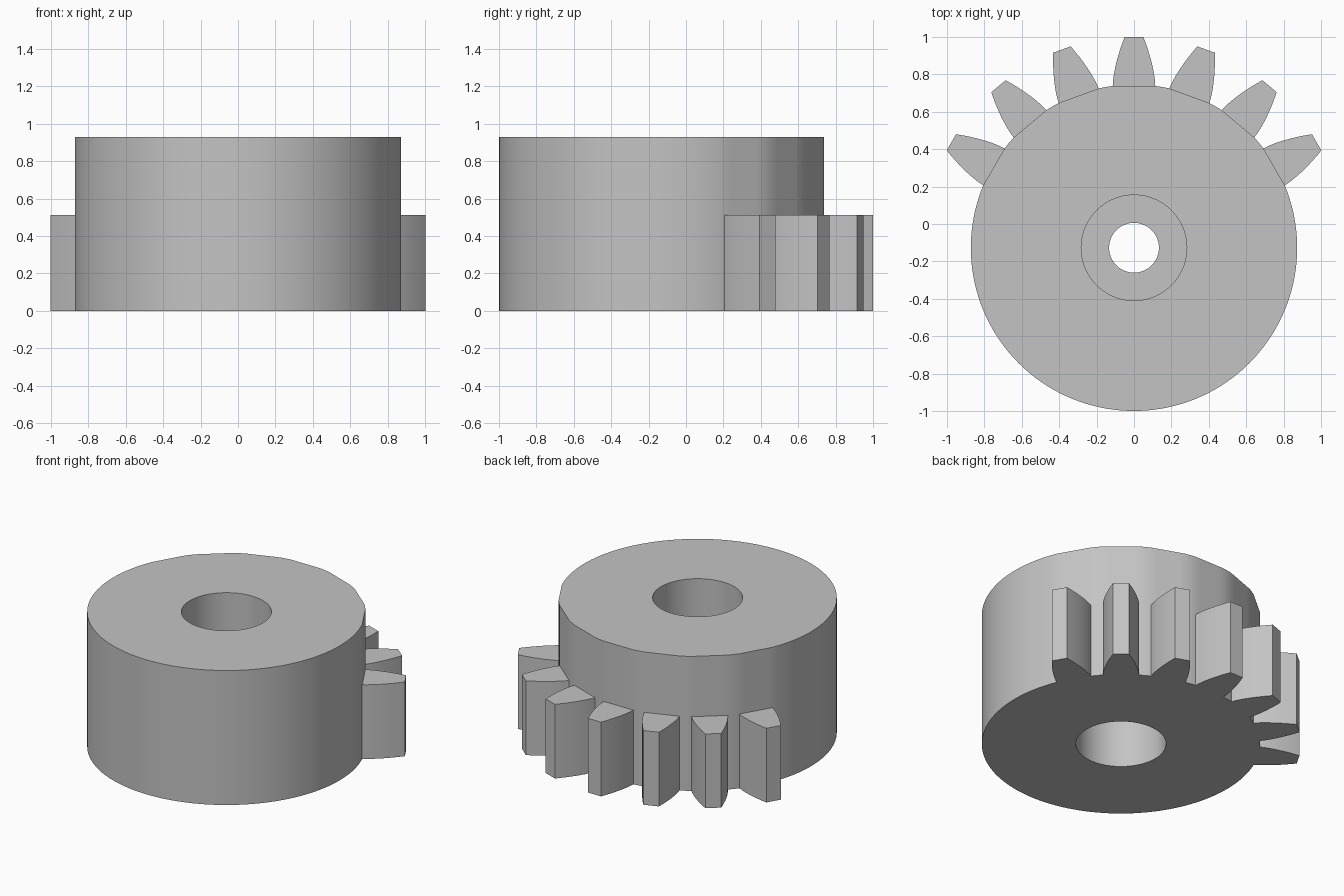
import bpy
import bmesh
import math
from mathutils import Matrix, Vector

cube = bpy.data.objects.get("Cube")
if cube:
    bpy.data.objects.remove(cube)

CENTRE = Vector((0, -0.127, 0))
BODY_R, TIP_R = 0.872, 1.127
BODY_H, TOOTH_H = 0.93, 0.513
BORE_R, HOLE_R = 0.282, 0.133
STEP = math.radians(2.5)
HALF = 3 * STEP                      # half angle of a tooth root
TOOTH_ANGLES = [math.radians(a) for a in range(-60, 61, 20)]

grey = bpy.data.materials.new("plain grey")
grey.use_nodes = True
colour = (0.55, 0.55, 0.55, 1)
grey.diffuse_color = colour
grey.node_tree.nodes["Principled BSDF"].inputs["Base Color"].default_value = colour


def finish(bm, name):
    bmesh.ops.recalc_face_normals(bm, faces=bm.faces)
    mesh = bpy.data.meshes.new(name)
    bm.to_mesh(mesh)
    bm.free()
    mesh.materials.append(grey)
    obj = bpy.data.objects.new(name, mesh)
    obj.location = CENTRE
    bpy.context.collection.objects.link(obj)
    bpy.ops.object.select_all(action="DESELECT")
    obj.select_set(True)
    bpy.context.view_layer.objects.active = obj
    bpy.ops.object.shade_smooth_by_angle(angle=math.radians(25))


def rim_radius(angle):
    """Round rim, flattened to a chord behind each tooth."""
    for tooth in TOOTH_ANGLES:
        if abs(angle - tooth) < HALF + 0.001:
            return BODY_R * math.cos(HALF) / math.cos(angle - tooth)
    return BODY_R


# Body: closed cross-section swept round, with a bore from each end and a web between
section = [(None, 0), (None, BODY_H), (BORE_R, BODY_H), (BORE_R, 0.56),
           (HOLE_R, 0.56), (HOLE_R, 0.37), (BORE_R, 0.37), (BORE_R, 0)]
bm = bmesh.new()
columns = []
for i in range(-72, 72):
    a = i * STEP
    columns.append([bm.verts.new(((r or rim_radius(a)) * math.sin(a),
                                  (r or rim_radius(a)) * math.cos(a), z))
                    for r, z in section])
for i, col in enumerate(columns):
    prev = columns[i - 1]
    for j in range(len(section)):
        bm.faces.new((prev[j - 1], prev[j], col[j], col[j - 1]))
finish(bm, "gear_body")

# Teeth: curved flanks narrowing to a flat tip
root_w, tip_w = BODY_R * math.sin(HALF), 0.05
root_y = BODY_R * math.cos(HALF)
flank = []
for i in range(9):
    t = i / 8
    flank.append((root_w - (root_w - tip_w) * t ** 1.6,
                  root_y + (TIP_R - root_y) * t))
outline = flank + [(-x, y) for x, y in reversed(flank)]
for n, angle in enumerate(TOOTH_ANGLES):
    bm = bmesh.new()
    face = bm.faces.new([bm.verts.new((x, y, 0)) for x, y in outline])
    top = bmesh.ops.extrude_face_region(bm, geom=[face], use_keep_orig=True)["geom"]
    bmesh.ops.translate(bm, vec=(0, 0, TOOTH_H),
                        verts=[v for v in top if isinstance(v, bmesh.types.BMVert)])
    bmesh.ops.rotate(bm, verts=bm.verts, matrix=Matrix.Rotation(-angle, 3, "Z"))
    finish(bm, f"tooth_{n + 1}")
